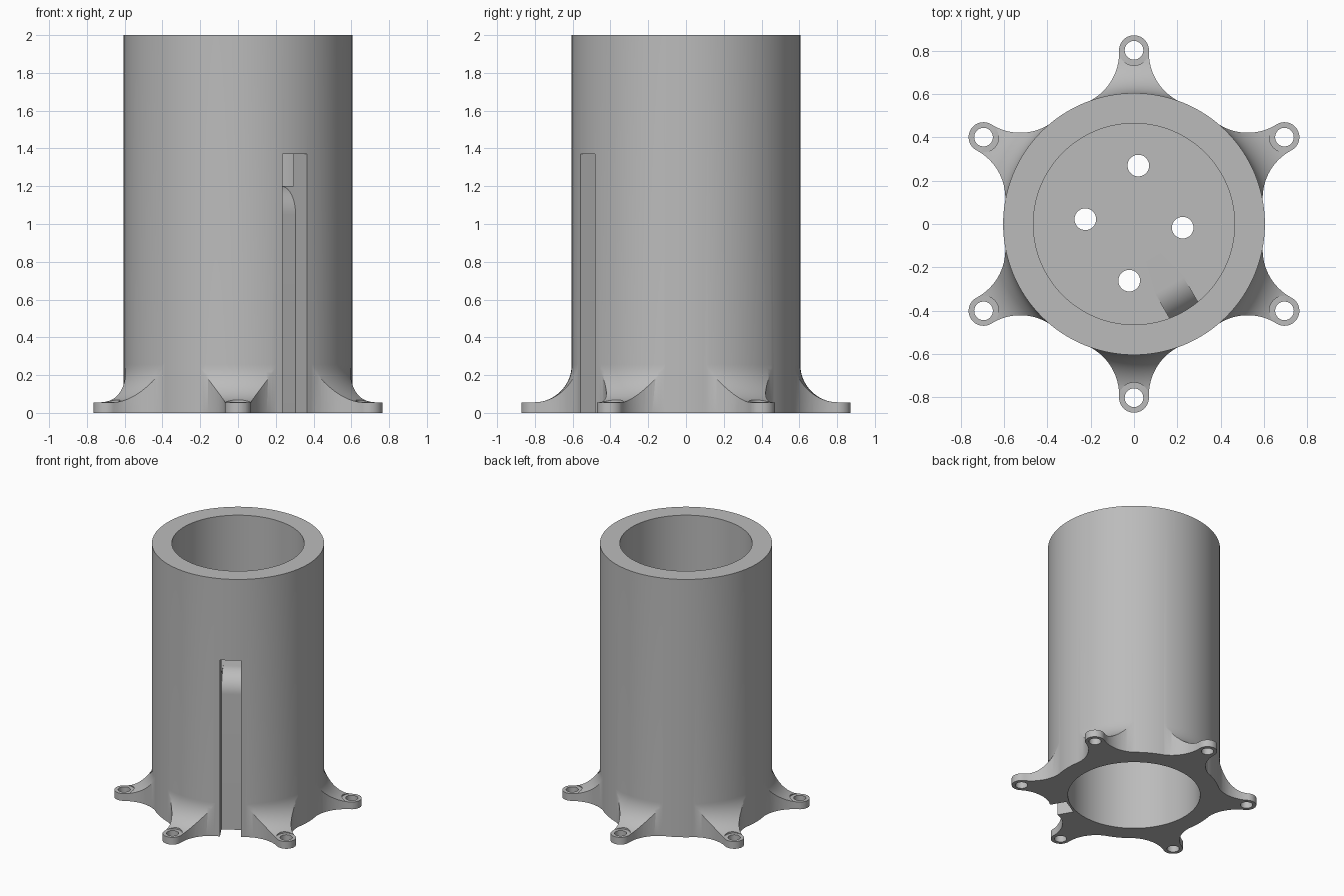
import bpy, bmesh
from math import sin, cos, pi, radians, acos, atan2
from mathutils import Matrix, Vector

if "Cube" in bpy.data.objects:
    bpy.data.objects.remove(bpy.data.objects["Cube"])

OUTER, BORE, HEIGHT = 0.605, 0.465, 2.0
DECK_TOP, DECK_BOTTOM = 1.2, 1.05
EAR_DIST, EAR_R, EAR_THICK, FLARE_R, COVE_R = 0.803, 0.069, 0.056, 0.25, 0.2

grey = bpy.data.materials.new("light grey")
grey.use_nodes = True
colour = (0.5, 0.5, 0.5, 1)
grey.diffuse_color = colour
grey.node_tree.nodes["Principled BSDF"].inputs["Base Color"].default_value = colour


def finish(name, bm):
    bmesh.ops.remove_doubles(bm, verts=bm.verts, dist=1e-5)
    bmesh.ops.recalc_face_normals(bm, faces=bm.faces)
    mesh = bpy.data.meshes.new(name)
    bm.to_mesh(mesh)
    bm.free()
    mesh.materials.append(grey)
    obj = bpy.data.objects.new(name, mesh)
    bpy.context.collection.objects.link(obj)
    return obj


def lathe(name, profile, steps=128):
    """Spin a closed (radius, height) profile about z."""
    bm = bmesh.new()
    verts = [bm.verts.new((r, 0, z)) for r, z in profile]
    edges = [bm.edges.new((a, b)) for a, b in zip(verts, verts[1:] + verts[:1])
             if a.co.x > 0 or b.co.x > 0]
    bmesh.ops.spin(bm, geom=verts + edges, cent=(0, 0, 0), axis=(0, 0, 1),
                   angle=2 * pi, steps=steps)
    return finish(name, bm)


def prism(name, points, direction):
    """Extrude a flat outline of 3D points along a direction."""
    bm = bmesh.new()
    face = bm.faces.new([bm.verts.new(p) for p in points])
    new = bmesh.ops.extrude_face_region(bm, geom=[face])["geom"]
    bmesh.ops.translate(bm, vec=direction,
                        verts=[v for v in new if isinstance(v, bmesh.types.BMVert)])
    return finish(name, bm)


def rod(name, x, y, radius, bottom, top):
    ring = [(x + radius * cos(a * pi / 24), y + radius * sin(a * pi / 24), bottom)
            for a in range(48)]
    return prism(name, ring, (0, 0, top - bottom))


def arc(cx, cy, radius, start, end, steps):
    return [(cx + radius * cos(start + (end - start) * i / steps),
             cy + radius * sin(start + (end - start) * i / steps))
            for i in range(steps + 1)]


def combine(target, tool, operation):
    mod = target.modifiers.new(operation, "BOOLEAN")
    mod.operation, mod.object, mod.solver = operation, tool, "EXACT"
    bpy.context.view_layer.objects.active = target
    bpy.ops.object.modifier_apply(modifier=mod.name)
    bpy.data.objects.remove(tool)


# Tube with an inner deck
tube = lathe("flanged_tube", [
    (0, DECK_BOTTOM), (BORE, DECK_BOTTOM), (BORE, 0), (OUTER, 0), (OUTER, HEIGHT),
    (BORE, HEIGHT), (BORE, DECK_TOP), (0, DECK_TOP)])

# Coved foot, trimmed to a six-eared outline
cove = arc(OUTER + COVE_R, EAR_THICK + COVE_R, COVE_R, 1.5 * pi, pi, 16)
foot = lathe("foot", [(0.54, 0), (0.95, 0), (0.95, EAR_THICK)] + cove
             + [(0.54, EAR_THICK + COVE_R)])
root = OUTER - 0.002
to_flare, ear_flare = root + FLARE_R, EAR_R + FLARE_R
swing = acos((to_flare**2 + EAR_DIST**2 - ear_flare**2) / (2 * to_flare * EAR_DIST))
fx, fy = to_flare * cos(swing), to_flare * sin(swing)
lean = atan2(fy, fx - EAR_DIST)
half = arc(EAR_DIST, 0, EAR_R, 0, lean, 12)
half += arc(fx, fy, FLARE_R, lean - pi, swing - pi, 16)[1:] if lean > pi else \
    arc(fx, fy, FLARE_R, lean + pi, swing + pi, 16)[1:]
ear = [(x, -y) for x, y in reversed(half[1:])] + half
outline = []
ear_angles = [radians(30 + 60 * k) for k in range(6)]
for angle in ear_angles:
    turn = Matrix.Rotation(angle, 3, "Z")
    outline += [turn @ Vector((x, y, -0.1)) for x, y in ear]
combine(foot, prism("ear_outline", outline, (0, 0, 0.6)), "INTERSECT")
combine(tube, foot, "UNION")

# Screw holes and spot faces in the ears
for angle in ear_angles:
    x, y = EAR_DIST * cos(angle), EAR_DIST * sin(angle)
    combine(tube, rod("spot_face", x, y, EAR_R + 0.001, EAR_THICK + 0.001, 0.4), "DIFFERENCE")
    combine(tube, rod("screw_hole", x, y, 0.043, -0.1, 0.4), "DIFFERENCE")

# Holes in the deck
for x, y in [(0.02, 0.27), (-0.225, 0.022), (0.225, -0.017), (-0.022, -0.262)]:
    combine(tube, rod("deck_hole", x, y, 0.05, 0.9, 1.3), "DIFFERENCE")

# Cable channel: up the outside, then curving through the wall onto the deck
out = Vector((cos(radians(-60)), sin(radians(-60)), 0))
side = Vector((-out.y, out.x, 0))
bend = arc(0.33, DECK_TOP - 0.15, 0.15, 0, pi / 2, 14)
path = [(0.8, -0.1), (0.48, -0.1)] + bend + [(0.33, 1.37), (0.8, 1.37)]
channel = prism("channel", [out * r + Vector((0, 0, z)) - side * 0.075 for r, z in path],
                side * 0.15)
combine(tube, channel, "DIFFERENCE")

# Smooth curves, crisp edges
bpy.ops.object.select_all(action="DESELECT")
tube.select_set(True)
bpy.context.view_layer.objects.active = tube
bpy.ops.object.shade_smooth_by_angle(angle=radians(30))
